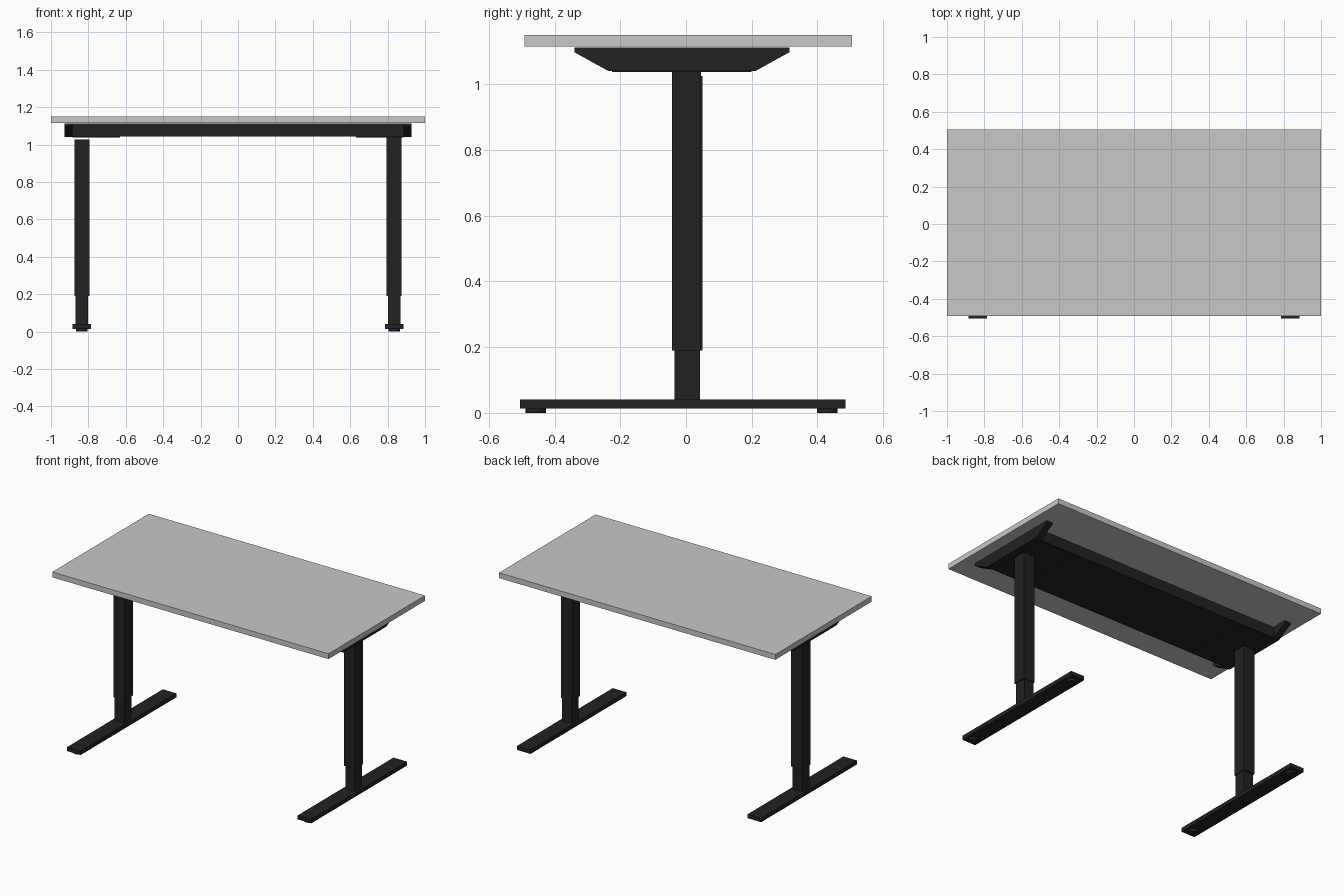
import bpy
import bmesh

cube = bpy.data.objects.get("Cube")
if cube:
    bpy.data.objects.remove(cube, do_unlink=True)


def make_material(name, value):
    mat = bpy.data.materials.new(name)
    mat.use_nodes = True
    colour = (value, value, value, 1)
    mat.diffuse_color = colour
    mat.node_tree.nodes["Principled BSDF"].inputs["Base Color"].default_value = colour
    return mat


grey = make_material("light grey", 0.58)
black = make_material("matte black", 0.016)


def prism(name, profile, x0, x1, mat):
    """Extrude a (y, z) profile along x."""
    bm = bmesh.new()
    face = bm.faces.new([bm.verts.new((x0, y, z)) for y, z in profile])
    moved = bmesh.ops.extrude_face_region(bm, geom=[face])["geom"]
    verts = [v for v in moved if isinstance(v, bmesh.types.BMVert)]
    bmesh.ops.translate(bm, verts=verts, vec=(x1 - x0, 0, 0))
    bmesh.ops.recalc_face_normals(bm, faces=bm.faces)
    mesh = bpy.data.meshes.new(name)
    bm.to_mesh(mesh)
    bm.free()
    mesh.materials.append(mat)
    obj = bpy.data.objects.new(name, mesh)
    bpy.context.collection.objects.link(obj)
    return obj


def box(name, x, y, z, mat=black):
    profile = [(y[0], z[0]), (y[1], z[0]), (y[1], z[1]), (y[0], z[1])]
    return prism(name, profile, x[0], x[1], mat)


def pad(name, x, y):
    bpy.ops.mesh.primitive_cylinder_add(vertices=24, radius=0.031, depth=0.015,
                                        location=(x, y, 0.0075))
    obj = bpy.context.object
    obj.name = name
    obj.data.materials.append(black)
    bpy.ops.object.shade_smooth_by_angle()


# Top and the wide frame panel beneath it
box("tabletop", (-1, 1), (-0.492, 0.505), (1.115, 1.15), grey)
box("frame_panel", (-0.885, 0.885), (-0.235, 0.21), (1.042, 1.112))

# Tapered support bracket profile
bracket = [(-0.235, 1.04), (0.21, 1.04), (0.315, 1.098),
           (0.315, 1.112), (-0.34, 1.112), (-0.34, 1.098)]

# Each side: bracket, mounting plate, telescopic leg, foot and pads
for side, s, shift, leg_top in (("left", 1, 0, 1.042), ("right", -1, 0.005, 1.026)):
    cx = s * 0.835
    prism(side + "_bracket", bracket, s * 0.885, s * 0.927, black)
    box(side + "_mount_plate", sorted((s * 0.63, s * 0.885)), (-0.225, 0.2), (1.037, 1.043))
    box(side + "_outer_leg", (cx - 0.04, cx + 0.04),
        (-0.042 + shift, 0.045 + shift), (0.19, leg_top))
    box(side + "_inner_leg", (cx - 0.034, cx + 0.034), (-0.035, 0.042), (0.035, 0.2))
    box(side + "_foot", (cx - 0.049, cx + 0.049), (-0.505, 0.485), (0.014, 0.04))
    for end, y in (("front", -0.457), ("back", 0.43)):
        pad(f"{side}_{end}_pad", cx, y)
